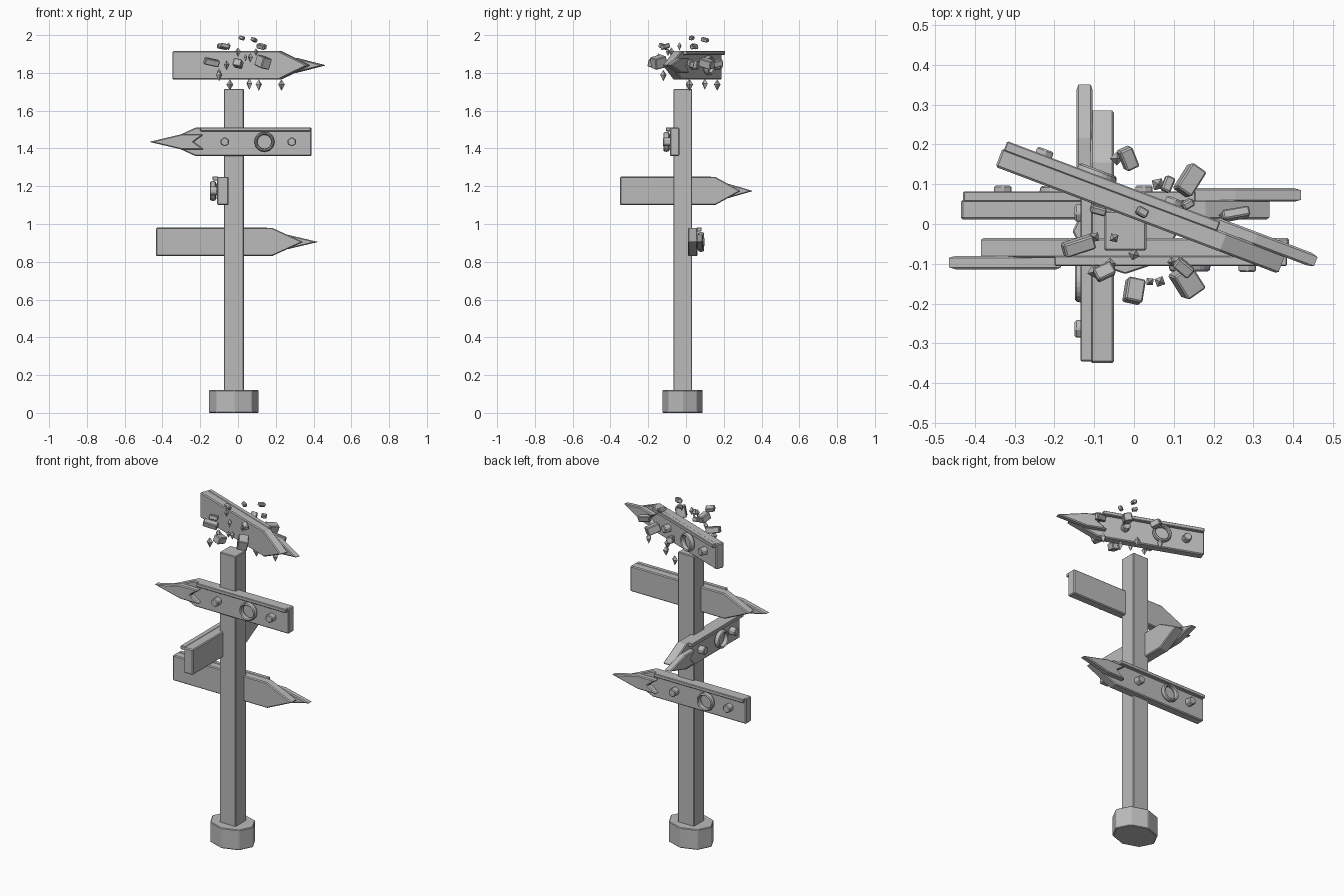
import bpy, bmesh, math
from mathutils import Matrix, Vector, Euler

cube = bpy.data.objects.get("Cube")
if cube:
    bpy.data.objects.remove(cube, do_unlink=True)

# Single stone grey
grey = bpy.data.materials.new("stone_grey")
grey.use_nodes = True
colour = (0.5, 0.5, 0.5, 1)
grey.diffuse_color = colour
grey.node_tree.nodes["Principled BSDF"].inputs["Base Color"].default_value = colour


def finish(name, bm, matrix=Matrix(), bevel=0.0):
    bmesh.ops.recalc_face_normals(bm, faces=bm.faces)
    mesh = bpy.data.meshes.new(name)
    bm.to_mesh(mesh)
    bm.free()
    mesh.materials.append(grey)
    obj = bpy.data.objects.new(name, mesh)
    bpy.context.collection.objects.link(obj)
    obj.matrix_world = matrix
    if bevel:
        mod = obj.modifiers.new("soft_edges", "BEVEL")
        mod.width = bevel
        mod.segments = 1
        mod.limit_method = "ANGLE"
    return obj


def slab(name, outline, y0, y1, matrix, bevel=0.005):
    """Extrude an outline drawn in x and z from y0 to y1."""
    bm = bmesh.new()
    face = bm.faces.new([bm.verts.new((x, y0, z)) for x, z in outline])
    out = bmesh.ops.extrude_face_region(bm, geom=[face])
    moved = [v for v in out["geom"] if isinstance(v, bmesh.types.BMVert)]
    bmesh.ops.translate(bm, verts=moved, vec=(0, y1 - y0, 0))
    return finish(name, bm, matrix, bevel)


def prism(name, sides, radius, depth, matrix, turn=0.0, bevel=0.004):
    bm = bmesh.new()
    bmesh.ops.create_cone(bm, cap_ends=True, segments=sides, radius1=radius,
                          radius2=radius, depth=depth,
                          matrix=Matrix.Rotation(turn, 4, "Z"))
    return finish(name, bm, matrix, bevel)


def box(name, size, matrix, bevel=0.004):
    bm = bmesh.new()
    bmesh.ops.create_cube(bm, size=1, matrix=Matrix.Diagonal((*size, 1)))
    return finish(name, bm, matrix, bevel)


def ring(name, major, minor, matrix, around=24, section=8):
    bm = bmesh.new()
    loops = []
    for i in range(around):
        a = math.tau * i / around
        loop = []
        for j in range(section):
            b = math.tau * j / section
            r = major + minor * math.cos(b)
            loop.append(bm.verts.new((r * math.cos(a), r * math.sin(a),
                                      2 * minor * math.sin(b))))
        loops.append(loop)
    for i in range(around):
        p, q = loops[i], loops[(i + 1) % around]
        for j in range(section):
            k = (j + 1) % section
            bm.faces.new((p[j], q[j], q[k], p[k]))
    return finish(name, bm, matrix)


def sign(name, centre, angle, length=1.0, depth=1.0):
    """Pointed board, arrowhead, top rail, two bolts and a ring."""
    place = Matrix.Translation(centre) @ Matrix.Rotation(math.radians(angle), 4, "Z")
    s, t = length, depth

    def scaled(points):
        return [(x * s, z) for x, z in points]

    h = 0.075
    slab(name + "_board", scaled([(-0.39, -h), (0.225, -h), (0.39, 0),
                                  (0.225, h), (-0.39, h)]),
         -0.025 * t, 0.025 * t, place)
    slab(name + "_arrowhead", scaled([(0.47, 0), (0.3, 0.04), (0.18, 0.04),
                                      (0.235, 0), (0.18, -0.04), (0.3, -0.04)]),
         0.02 * t, 0.054 * t, place)
    slab(name + "_rail", scaled([(-0.385, 0.056), (0.2, 0.056),
                                 (0.2, 0.077), (-0.385, 0.077)]),
         0.02 * t, 0.046 * t, place, 0.003)
    outward = Matrix.Rotation(-math.pi / 2, 4, "X")
    for i, u in enumerate((0.07, -0.285)):
        spot = place @ Matrix.Translation((u * s, 0.041 * t, 0)) @ outward
        prism(f"{name}_bolt_{i + 1}", 6, 0.025, 0.04, spot)
    spot = place @ Matrix.Translation((-0.14 * s, 0.044 * t, 0)) @ outward
    ring(name + "_ring", 0.045, 0.008, spot)


# Post and eight-sided foot
box("post", (0.106, 0.1, 1.7), Matrix.Translation((-0.022, -0.017, 0.865)))
prism("foot", 8, 0.133, 0.12,
      Matrix.Translation((-0.022, -0.018, 0.06)) @ Matrix.Diagonal((1, 0.81, 1, 1)))

# Four signs, the highest one floating above the post
sign("low_sign", (-0.045, 0.036, 0.905), 0)
sign("middle_sign", (-0.08, -0.03, 1.175), 90, 0.82, 1.2)
sign("high_sign", (0, -0.06, 1.435), 180)
sign("floating_sign", (0.018, 0.032, 1.84), -20.7, 0.98)

# Loose chunks: position, size, turn about z in degrees
chunks = [
    ((-0.015, 0.165, 1.85), (0.035, 0.055, 0.035), 25),
    ((0.14, 0.11, 1.85), (0.045, 0.075, 0.045), -35),
    ((-0.14, -0.055, 1.857), (0.08, 0.035, 0.035), 18),
    ((0, -0.168, 1.85), (0.045, 0.06, 0.04), -12),
    ((0.133, -0.145, 1.857), (0.055, 0.07, 0.06), 35),
    ((-0.075, -0.12, 1.94), (0.05, 0.035, 0.025), 25),
    ((0.125, -0.11, 1.94), (0.05, 0.03, 0.025), -40),
    ((0.255, 0.025, 1.85), (0.07, 0.025, 0.035), 10),
    ((-0.09, 0.035, 1.94), (0.04, 0.02, 0.025), -15),
    ((0.085, 0.1, 1.975), (0.025, 0.04, 0.02), -25),
    ((0.135, 0.05, 1.94), (0.03, 0.02, 0.025), 30),
    ((0.02, 0.03, 1.985), (0.03, 0.022, 0.02), -30),
]
for i, (spot, size, turn) in enumerate(chunks):
    tilt = Euler((0.25 * (-1) ** i, 0.2, math.radians(turn))).to_matrix().to_4x4()
    box(f"chunk_{i + 1}", size, Matrix.Translation(spot) @ tilt)

# Diamond shards: position and half height
shards = [
    (-0.043, 0.165, 1.735, 0.03), (0.06, 0.1, 1.74, 0.03),
    (0.11, 0.015, 1.735, 0.03), (0.23, 0.02, 1.735, 0.03),
    (-0.1, -0.033, 1.80, 0.025), (-0.1, -0.12, 1.785, 0.03),
    (0, -0.077, 1.91, 0.025), (0.04, -0.145, 1.88, 0.02),
    (0.095, -0.095, 1.91, 0.02), (0.065, -0.145, 1.88, 0.025),
    (-0.05, -0.035, 1.94, 0.022), (-0.06, -0.1, 1.84, 0.025),
]
for i, (x, y, z, half) in enumerate(shards):
    bm = bmesh.new()
    ends = [bm.verts.new((0, 0, half)), bm.verts.new((0, 0, -half))]
    waist = [bm.verts.new((half * 0.6 * math.cos(a), half * 0.6 * math.sin(a), half * 0.15))
             for a in (k * math.pi / 2 for k in range(4))]
    for k in range(4):
        for end in ends:
            bm.faces.new((end, waist[k], waist[(k + 1) % 4]))
    finish(f"shard_{i + 1}", bm, Matrix.Translation((x, y, z)) @ Matrix.Rotation(i, 4, "Z"))
